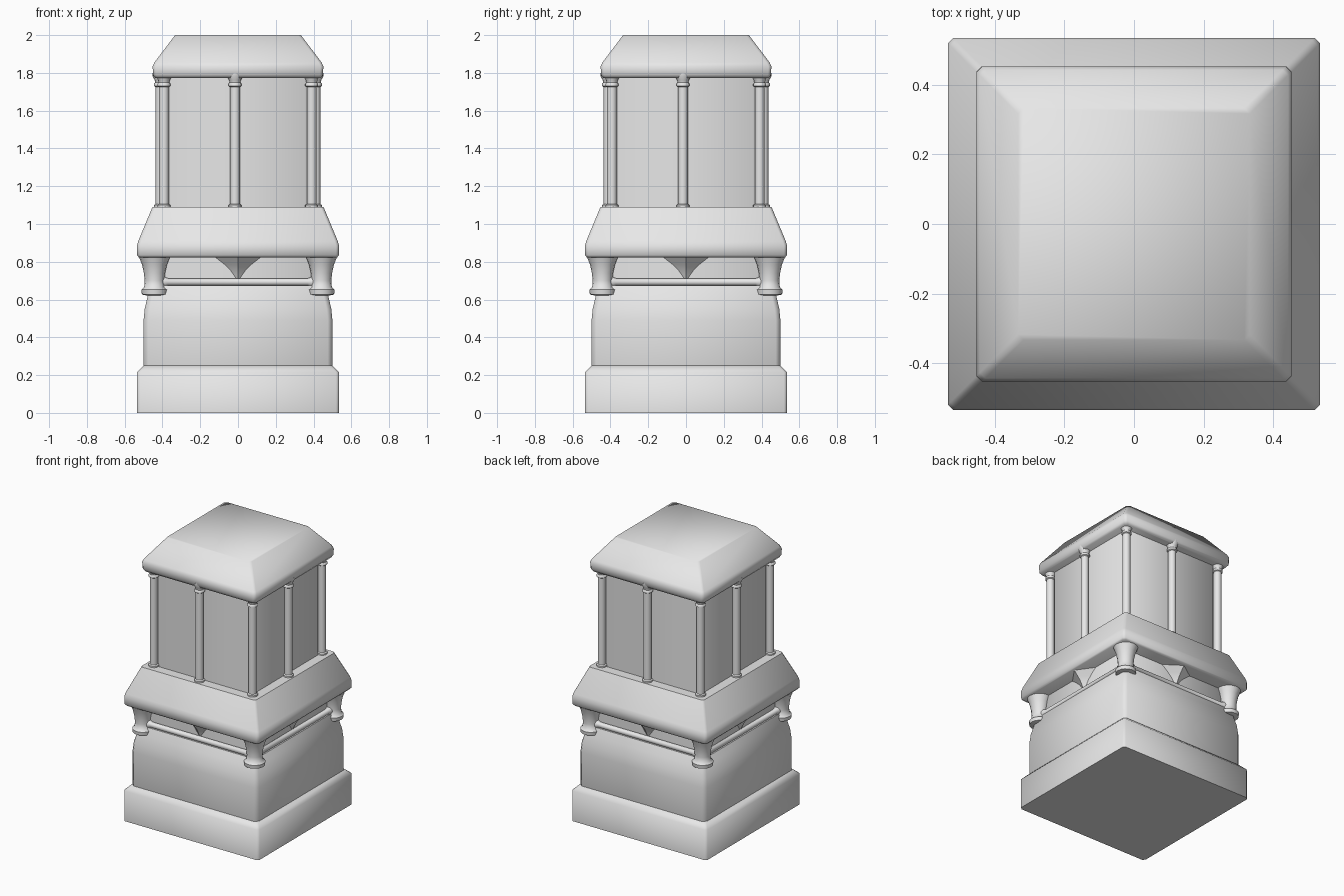
import bpy, bmesh
from math import cos, sin, pi, radians
from mathutils import Matrix

cube = bpy.data.objects.get("Cube")
if cube:
    bpy.data.objects.remove(cube, do_unlink=True)

stone = bpy.data.materials.new("pale_grey_stone")
stone.use_nodes = True
GREY = (0.8, 0.8, 0.8, 1)
stone.diffuse_color = GREY
stone.node_tree.nodes["Principled BSDF"].inputs["Base Color"].default_value = GREY


def loft(name, rings, matrix=Matrix(), angle=50):
    """Skin a stack of equal-sized point rings and cap both ends."""
    bm = bmesh.new()
    loops = [[bm.verts.new(p) for p in ring] for ring in rings]
    n = len(loops[0])
    for a, b in zip(loops, loops[1:]):
        for i in range(n):
            j = (i + 1) % n
            bm.faces.new((a[i], a[j], b[j], b[i]))
    bm.faces.new(loops[0][::-1])
    bm.faces.new(loops[-1])
    bmesh.ops.recalc_face_normals(bm, faces=bm.faces)
    bm.transform(matrix)
    mesh = bpy.data.meshes.new(name)
    bm.to_mesh(mesh)
    bm.free()
    mesh.materials.append(stone)
    obj = bpy.data.objects.new(name, mesh)
    bpy.context.collection.objects.link(obj)
    bpy.ops.object.select_all(action='DESELECT')
    obj.select_set(True)
    bpy.context.view_layer.objects.active = obj
    bpy.ops.object.shade_smooth_by_angle(angle=radians(angle))
    return obj


def square_block(name, profile, cut=0.016):
    """Square block with clipped corners; profile is (half width, height)."""
    rings = []
    for h, z in profile:
        c = h - cut
        rings.append([(h, -c, z), (h, c, z), (c, h, z), (-c, h, z),
                      (-h, c, z), (-h, -c, z), (-c, -h, z), (c, -h, z)])
    return loft(name, rings)


def turned(name, profile, matrix, sides=16, angle=50):
    """Turned part; profile is (radius, height)."""
    rings = [[(r * cos(2 * pi * i / sides), r * sin(2 * pi * i / sides), z)
              for i in range(sides)] for r, z in profile]
    return loft(name, rings, matrix, angle)


# Stacked square masses, bottom to top
square_block("plinth", [(0.535, 0), (0.535, 0.215), (0.5, 0.25)])
square_block("lower_body", [(0.498, 0.24), (0.5, 0.25), (0.5, 0.49), (0.494, 0.55),
                            (0.478, 0.62), (0.46, 0.675)], 0.025)
square_block("lower_frieze", [(0.43, 0.66), (0.43, 0.84)], 0.025)
square_block("middle_cornice", [(0.525, 0.823), (0.535, 0.835), (0.535, 0.885),
                                (0.528, 0.91), (0.453, 1.09)])
square_block("upper_body", [(0.385, 1.08), (0.385, 1.79)], 0.03)
square_block("roof", [(0.438, 1.772), (0.45, 1.79), (0.452, 1.835),
                      (0.443, 1.855), (0.333, 2.0)])

COLUMN = [(0.034, 1.085), (0.034, 1.1), (0.026, 1.106), (0.026, 1.725), (0.034, 1.73),
          (0.034, 1.742), (0.028, 1.748), (0.031, 1.762), (0.042, 1.782), (0.042, 1.8)]
BRACKET = [(0.045, 0.622), (0.067, 0.627), (0.07, 0.652), (0.055, 0.665),
           (0.052, 0.7), (0.056, 0.74), (0.066, 0.785), (0.084, 0.83)]
PENDANT = [(0.003, 0.702), (0.022, 0.73), (0.042, 0.758), (0.07, 0.785), (0.125, 0.828)]
RAIL = [(0.026, -0.41), (0.026, -0.385), (0.019, -0.37),
        (0.019, 0.37), (0.026, 0.385), (0.026, 0.41)]

# Repeated ornament, once for each of the four faces
for k, side in enumerate(("front", "left", "back", "right")):
    turn = Matrix.Rotation(k * pi / 2, 4, 'Z')
    turned(side + "_corner_column", COLUMN, turn @ Matrix.Translation((-0.392, -0.39, 0)))
    turned(side + "_middle_column", COLUMN, turn @ Matrix.Translation((-0.016, -0.41, 0)))
    turned(side + "_corner_bracket", BRACKET, turn @ Matrix.Translation((0.442, -0.442, 0)))
    turned(side + "_pendant", PENDANT,
           turn @ Matrix.Translation((0, -0.43, 0)) @ Matrix.Diagonal((1, 0.7, 1, 1)), 4, 40)
    turned(side + "_rail", RAIL,
           turn @ Matrix.Translation((0, -0.442, 0.693)) @ Matrix.Rotation(pi / 2, 4, 'Y'))
